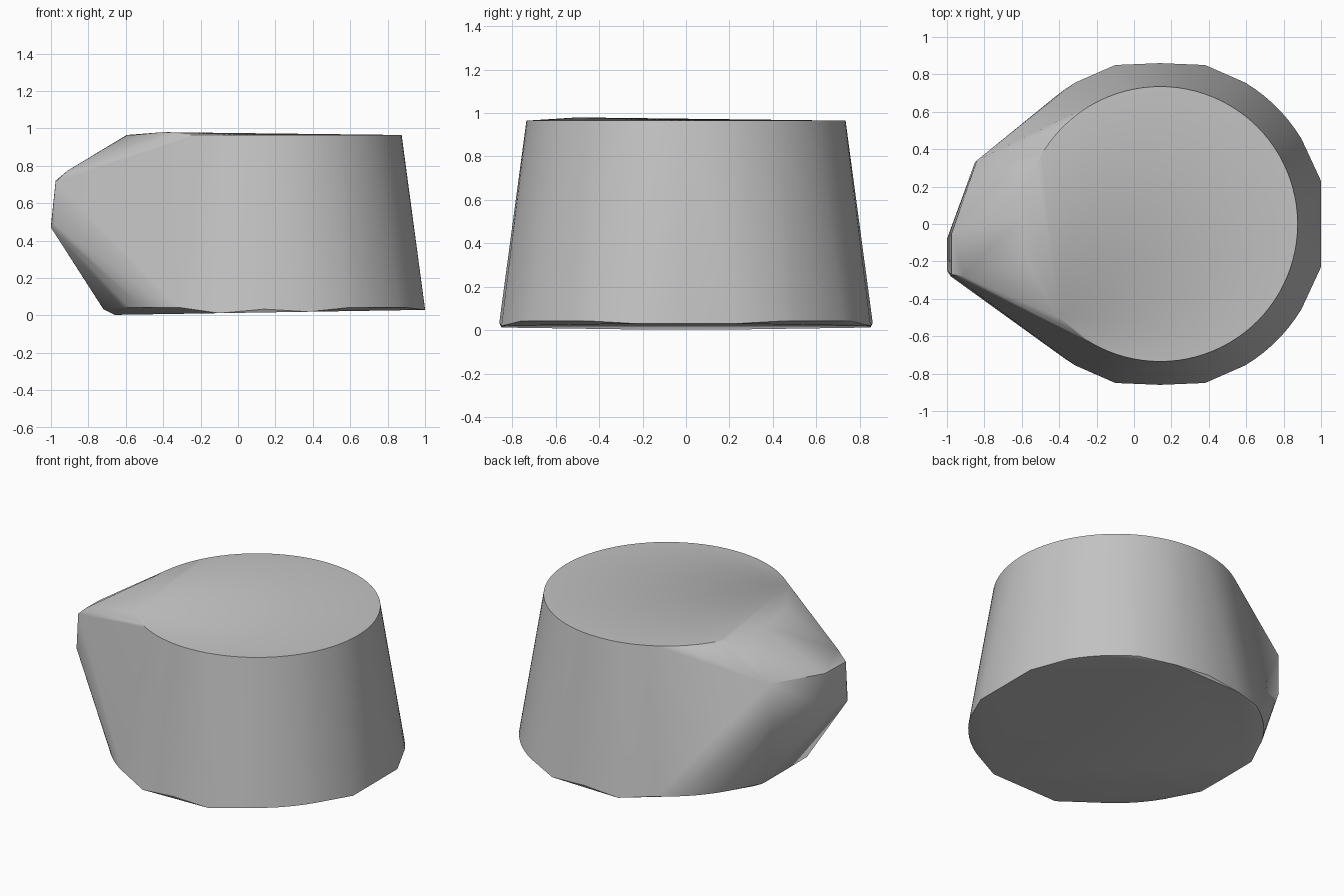
import bpy, bmesh
from math import cos, sin, radians

cube = bpy.data.objects.get("Cube")
if cube:
    bpy.data.objects.remove(cube)

CX = 0.14  # axis of the round body


def ring(radius, z, angles):
    return [(CX + radius * cos(radians(a)), radius * sin(radians(a)), z) for a in angles]


def floor_z(x):
    # the underside tilts slightly
    return 0.003 + 0.027 * (x + 0.67) / 1.67


points = []

# round top rim with one slightly raised spot
points += ring(0.735, 0.965, [i * 360 / 96 for i in range(96)])
points.append((-0.40, -0.50, 0.98))

# lower edge: bulging arcs on the diagonals, shallow flats between them
for quarter in range(4):
    start = 90 * quarter
    points += ring(0.882, 0.043, [start + a for a in range(31, 60, 4)])
    points += ring(0.86, 0.034, [start + a for a in (-8, 0, 8)])

# eight-cornered underside
for side in (-1, 1):
    for x, y in ((1.0, 0.23), (0.38, 0.85), (-0.10, 0.85), (-0.66, 0.23)):
        points.append((x, side * y, floor_z(x)))
    points.append((-0.72, side * 0.23, 0.035))

# blunt snout on one side
points += [
    (-0.84, 0.34, 0.765), (-0.85, 0.33, 0.51),
    (-0.975, -0.05, 0.72), (-1.0, -0.08, 0.48),
    (-0.975, -0.27, 0.715), (-1.0, -0.25, 0.47),
    (-0.98, -0.28, 0.49), (-0.91, -0.28, 0.775),
]

# wrap everything in one tight shell
bm = bmesh.new()
for p in points:
    bm.verts.new(p)
hull = bmesh.ops.convex_hull(bm, input=bm.verts[:])
loose = {v for v in hull["geom_interior"] + hull["geom_unused"]
         if isinstance(v, bmesh.types.BMVert)}
bmesh.ops.delete(bm, geom=list(loose), context='VERTS')
bmesh.ops.recalc_face_normals(bm, faces=bm.faces[:])
mesh = bpy.data.meshes.new("shell")
bm.to_mesh(mesh)
bm.free()

shell = bpy.data.objects.new("shell", mesh)
bpy.context.collection.objects.link(shell)

# plain grey
grey = bpy.data.materials.new("plain grey")
grey.use_nodes = True
colour = (0.55, 0.55, 0.55, 1)
grey.diffuse_color = colour
grey.node_tree.nodes["Principled BSDF"].inputs["Base Color"].default_value = colour
mesh.materials.append(grey)

bpy.ops.object.select_all(action='DESELECT')
shell.select_set(True)
bpy.context.view_layer.objects.active = shell
bpy.ops.object.shade_smooth_by_angle(angle=radians(32))
